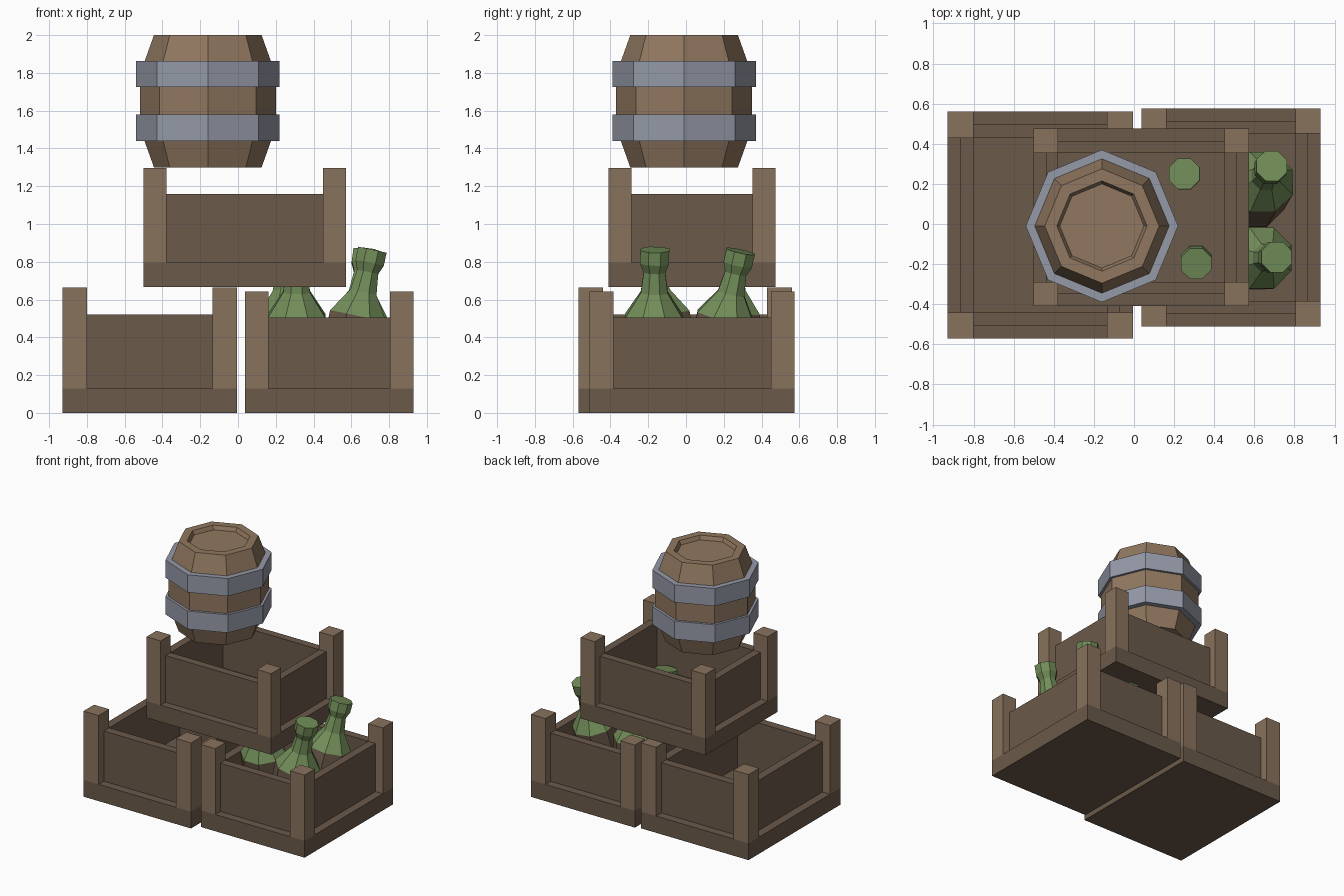
import bpy, bmesh, math
from mathutils import Vector, Matrix

if "Cube" in bpy.data.objects:
    bpy.data.objects.remove(bpy.data.objects["Cube"])


def mat(name, rgb):
    m = bpy.data.materials.new(name)
    m.diffuse_color = (*rgb, 1)
    m.use_nodes = True
    m.node_tree.nodes["Principled BSDF"].inputs["Base Color"].default_value = m.diffuse_color
    return m


POST = mat("light_wood", (0.25, 0.17, 0.11))
DARK = mat("dark_wood", (0.145, 0.10, 0.068))
BARREL = mat("barrel_wood", (0.28, 0.185, 0.115))
IRON = mat("iron", (0.30, 0.32, 0.39))
GLASS = mat("green_glass", (0.17, 0.27, 0.10))


def finish(name, bm, mats):
    bmesh.ops.recalc_face_normals(bm, faces=bm.faces)
    me = bpy.data.meshes.new(name)
    bm.to_mesh(me)
    bm.free()
    for m in mats:
        me.materials.append(m)
    ob = bpy.data.objects.new(name, me)
    bpy.context.collection.objects.link(ob)
    return ob


def box(bm, lo, hi, mi):
    lo, hi = Vector(lo), Vector(hi)
    mtx = Matrix.Translation((lo + hi) / 2) @ Matrix.Diagonal((*(hi - lo), 1))
    for v in bmesh.ops.create_cube(bm, size=1, matrix=mtx)["verts"]:
        for f in v.link_faces:
            f.material_index = mi


def lathe(name, profile, n, phase, mats, closed=False, split=None):
    """Revolve (radius, height) points; end rings are capped unless closed."""
    bm = bmesh.new()
    rings = [[bm.verts.new((r * math.cos(phase + math.tau * i / n),
                            r * math.sin(phase + math.tau * i / n), z))
              for i in range(n)] for r, z in profile]
    pairs = list(zip(rings, rings[1:])) + ([(rings[-1], rings[0])] if closed else [])
    for k, (a, b) in enumerate(pairs):
        for i in range(n):
            j = (i + 1) % n
            f = bm.faces.new((a[i], a[j], b[j], b[i]))
            f.material_index = int(split is not None and k < split)
    if not closed:
        bm.faces.new(rings[0])
        bm.faces.new(rings[-1])
    return finish(name, bm, mats)


def crate(name, x0, x1, y0, y1, z0, z_panel, z_post, p):
    bm = bmesh.new()
    zb = z0 + 0.13
    # solid base
    box(bm, (x0, y0, z0), (x1, y1, zb), 1)
    # corner posts
    for x in (x0, x1 - p):
        for y in (y0, y1 - p):
            box(bm, (x, y, zb), (x + p, y + p, z_post), 0)
    # recessed side panels, inner faces flush with the posts
    h = p / 2
    for y in (y0 + h, y1 - p):
        box(bm, (x0 + p, y, zb), (x1 - p, y + h, z_panel), 1)
    for x in (x0 + h, x1 - p):
        box(bm, (x, y0 + p, zb), (x + h, y1 - p, z_panel), 1)
    return finish(name, bm, [POST, DARK])


crate("left_crate", -0.93, -0.005, -0.57, 0.56, 0, 0.52, 0.665, 0.13)
crate("right_crate", 0.037, 0.93, -0.51, 0.575, 0, 0.505, 0.642, 0.125)
crate("upper_crate", -0.50, 0.573, -0.41, 0.475, 0.667, 1.16, 1.297, 0.122)

# barrel with recessed lids
centre = (-0.16, -0.01, 0)
lathe("barrel", [(0.21, 1.33), (0.225, 1.30), (0.285, 1.30), (0.36, 1.51), (0.36, 1.79),
                 (0.285, 2.0), (0.225, 2.0), (0.21, 1.97)],
      8, 0, [BARREL]).location = centre

# barrel hoops
for nm, a, b in (("lower_hoop", 1.44, 1.58), ("upper_hoop", 1.725, 1.862)):
    lathe(nm, [(0.335, a), (0.38, a), (0.38, b), (0.335, b)], 8, 0, [IRON],
          closed=True).location = centre

# leaning bottles: top centre and lean in x and y
bottle = [(0.15, 0), (0.165, 0.04), (0.165, 0.34), (0.165, 0.39), (0.077, 0.52),
          (0.062, 0.63), (0.083, 0.68), (0.083, 0.75)]
for i, (x, y, lx, ly) in enumerate([(0.25, 0.25, -0.02, 0.02), (0.31, -0.20, 0.0, -0.14),
                                    (0.69, 0.295, 0.10, 0.17), (0.715, -0.165, 0.16, 0.01)]):
    ob = lathe(f"bottle_{i + 1}", bottle, 8, math.pi / 8, [GLASS, DARK], split=3)
    ob.rotation_mode = 'QUATERNION'
    ob.rotation_quaternion = Vector((0, 0, 1)).rotation_difference(Vector((lx, ly, 0.75)))
    ob.location = (x - lx, y - ly, 0.13)
